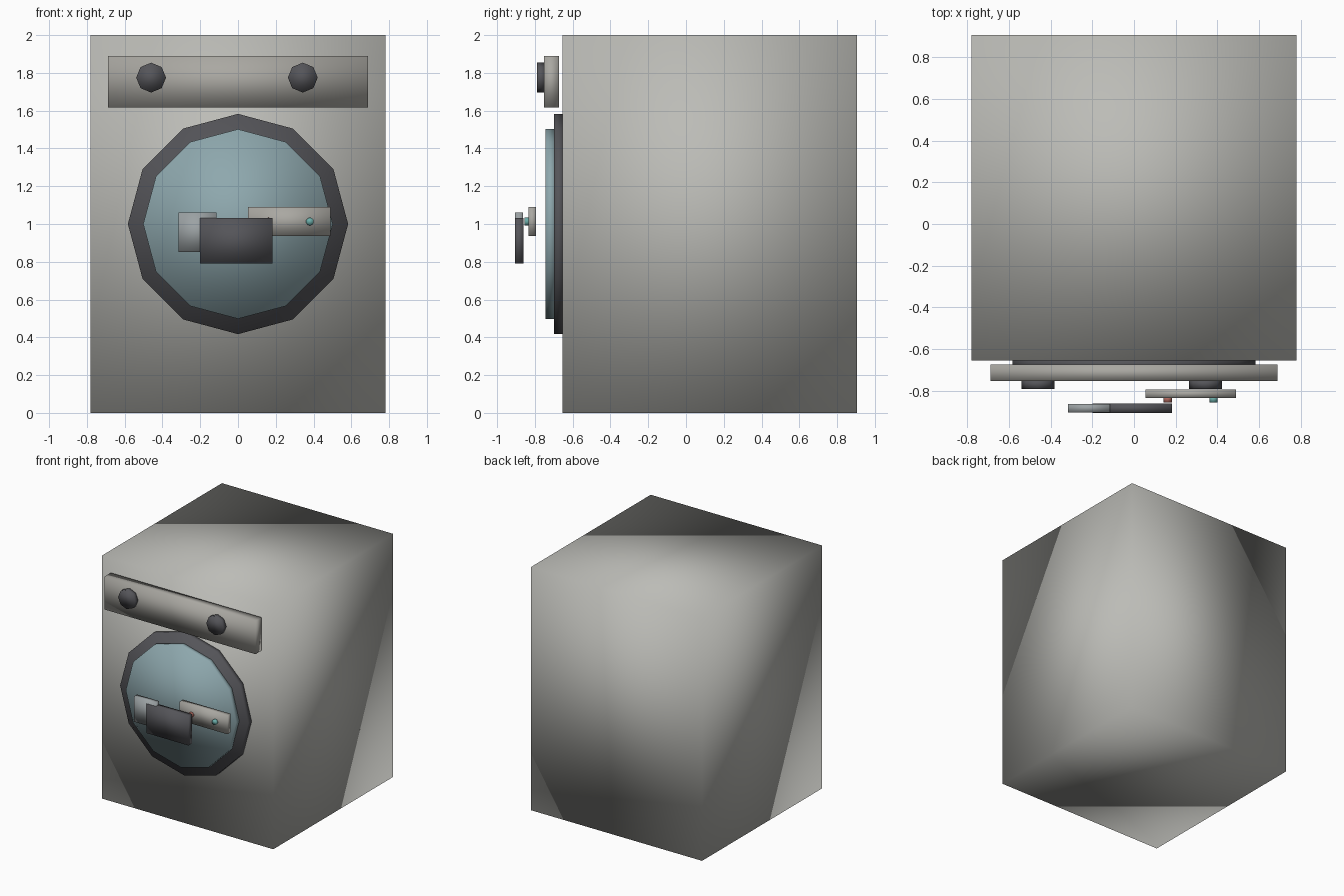
import bpy, bmesh
from math import radians
from mathutils import Matrix, Vector

if "Cube" in bpy.data.objects:
    bpy.data.objects.remove(bpy.data.objects["Cube"])


def material(name, rgb):
    m = bpy.data.materials.new(name)
    m.diffuse_color = (*rgb, 1)
    m.use_nodes = True
    m.node_tree.nodes["Principled BSDF"].inputs["Base Color"].default_value = m.diffuse_color
    return m


body_grey = material("body_grey", (0.50, 0.50, 0.47))
panel_grey = material("panel_grey", (0.40, 0.39, 0.36))
dark_grey = material("dark_grey", (0.09, 0.09, 0.10))
glass_blue = material("glass_blue", (0.27, 0.39, 0.42))
pale_grey = material("pale_grey", (0.33, 0.36, 0.37))
red = material("red", (0.45, 0.15, 0.12))
teal = material("teal", (0.15, 0.42, 0.40))


def finish(name, bm, mat):
    mesh = bpy.data.meshes.new(name)
    bm.to_mesh(mesh)
    bm.free()
    mesh.materials.append(mat)
    mesh.shade_smooth()  # soft gradients over the low-poly forms
    obj = bpy.data.objects.new(name, mesh)
    bpy.context.collection.objects.link(obj)
    return obj


def box(name, x, y, z, mat):
    bm = bmesh.new()
    bmesh.ops.create_cube(bm, size=1)
    for v in bm.verts:
        v.co = Vector([(a + b) / 2 + c * (b - a) for c, (a, b) in zip(v.co, (x, y, z))])
    return finish(name, bm, mat)


def disc(name, x, z, radius, y, sides, mat):
    bm = bmesh.new()
    place = Matrix.Translation((x, sum(y) / 2, z)) @ Matrix.Rotation(radians(90), 4, 'X')
    bmesh.ops.create_cone(bm, cap_ends=True, segments=sides, radius1=radius,
                          radius2=radius, depth=y[1] - y[0], matrix=place)
    return finish(name, bm, mat)


# Cabinet and control panel
box("cabinet", (-0.78, 0.78), (-0.655, 0.905), (0, 2), body_grey)
box("control_panel", (-0.687, 0.687), (-0.753, -0.673), (1.618, 1.89), panel_grey)
for side, x in (("left", -0.46), ("right", 0.343)):
    disc(f"{side}_knob", x, 1.775, 0.079, (-0.79, -0.745), 8, dark_grey)

# Round door
disc("door_rim", 0, 1.0, 0.583, (-0.70, -0.645), 12, dark_grey)
disc("door_glass", 0, 1.0, 0.502, (-0.743, -0.69), 12, glass_blue)

# Latch parts floating in front of the door
box("lock_plate", (0.054, 0.489), (-0.835, -0.793), (0.937, 1.09), panel_grey)
for name, x, mat in (("red_lamp", 0.162, red), ("teal_lamp", 0.381, teal)):
    disc(name, x, 1.013, 0.021, (-0.855, -0.825), 10, mat)
box("latch_tab", (-0.316, -0.115), (-0.904, -0.863), (0.852, 1.06), pale_grey)
box("latch_handle", (-0.20, 0.183), (-0.906, -0.861), (0.79, 1.032), dark_grey)
